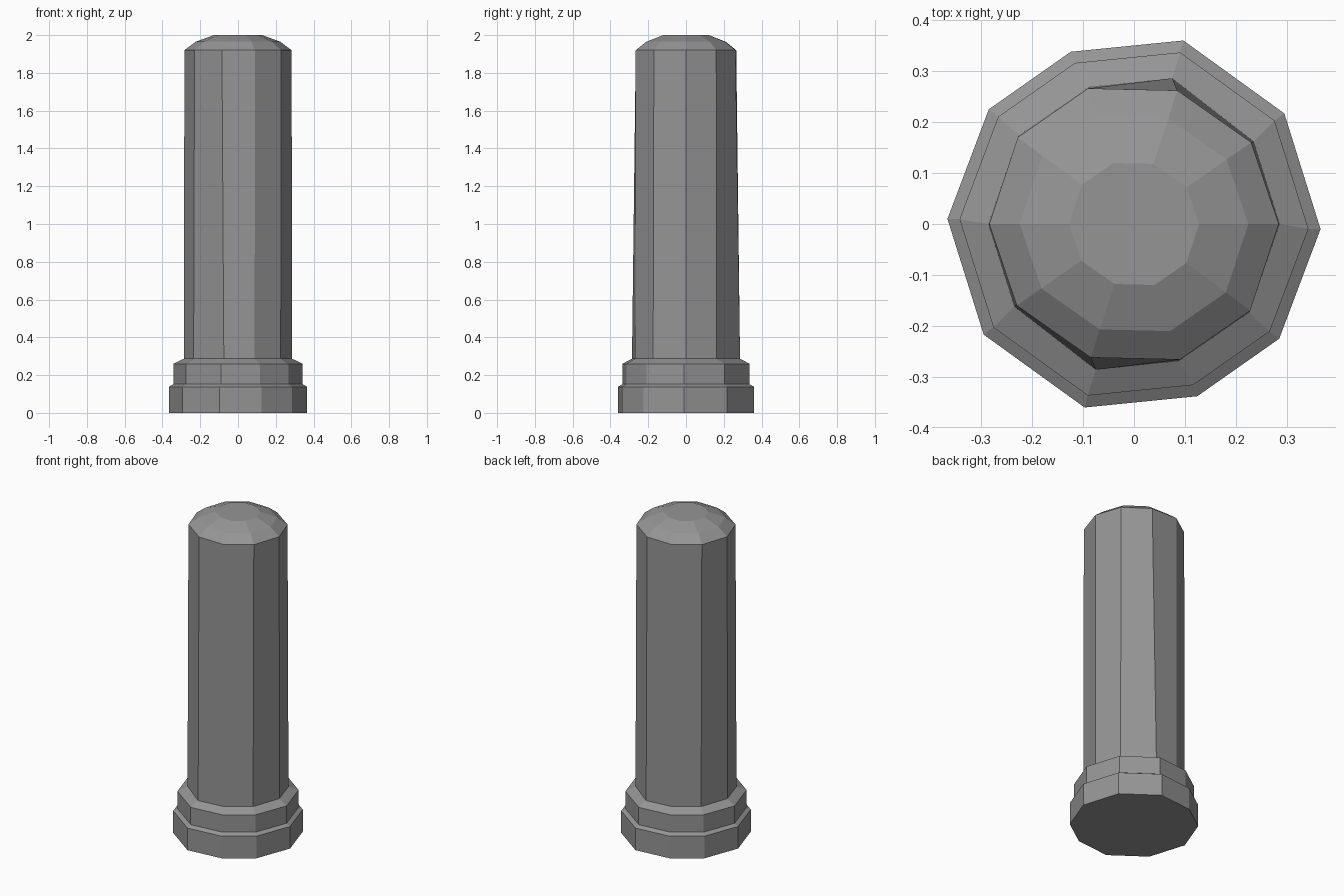
import bpy, bmesh

if "Cube" in bpy.data.objects:
    bpy.data.objects.remove(bpy.data.objects["Cube"])

grey = bpy.data.materials.new("stone grey")
grey.diffuse_color = (0.30, 0.30, 0.30, 1)
grey.use_nodes = True
grey.node_tree.nodes["Principled BSDF"].inputs["Base Color"].default_value = grey.diffuse_color

# Half outlines of the slightly irregular decagons; the other half is the point mirror
BASE = [(0.366, -0.01), (0.295, 0.217), (0.097, 0.36), (-0.124, 0.338), (-0.285, 0.225)]
SHAFT_LOW = [(0.286, 0), (0.235, 0.162), (0.075, 0.286), (-0.088, 0.269), (-0.226, 0.174)]
SHAFT_TOP = [(0.284, 0), (0.23, 0.16), (0.085, 0.262), (-0.09, 0.266), (-0.228, 0.17)]


def ring(half, scale, z):
    full = half + [(-x, -y) for x, y in half]
    return [(x * scale, y * scale, z) for x, y in full]


def loft(name, rings):
    """Skin a stack of rings into a closed, flat-shaded object."""
    bm = bmesh.new()
    loops = [[bm.verts.new(p) for p in r] for r in rings]
    for a, b in zip(loops, loops[1:]):
        for i in range(len(a)):
            j = (i + 1) % len(a)
            bm.faces.new((a[i], a[j], b[j], b[i]))
    bm.faces.new(loops[0][::-1])
    bm.faces.new(loops[-1])
    bmesh.ops.recalc_face_normals(bm, faces=bm.faces)
    mesh = bpy.data.meshes.new(name)
    bm.to_mesh(mesh)
    bm.free()
    mesh.materials.append(grey)
    obj = bpy.data.objects.new(name, mesh)
    bpy.context.collection.objects.link(obj)


# Whole post as one watertight skin: stepped foot, tapered shaft, faceted cap
loft("bollard_post", [
    ring(BASE, 1.0, 0),
    ring(BASE, 1.0, 0.138),
    ring(BASE, 0.935, 0.152),
    ring(BASE, 0.935, 0.26),
    ring(SHAFT_LOW, 1.0, 0.287),
    ring(SHAFT_TOP, 1.0, 1.92),
    ring(SHAFT_TOP, 0.79, 1.965),
    ring(SHAFT_TOP, 0.45, 2.0),
])
